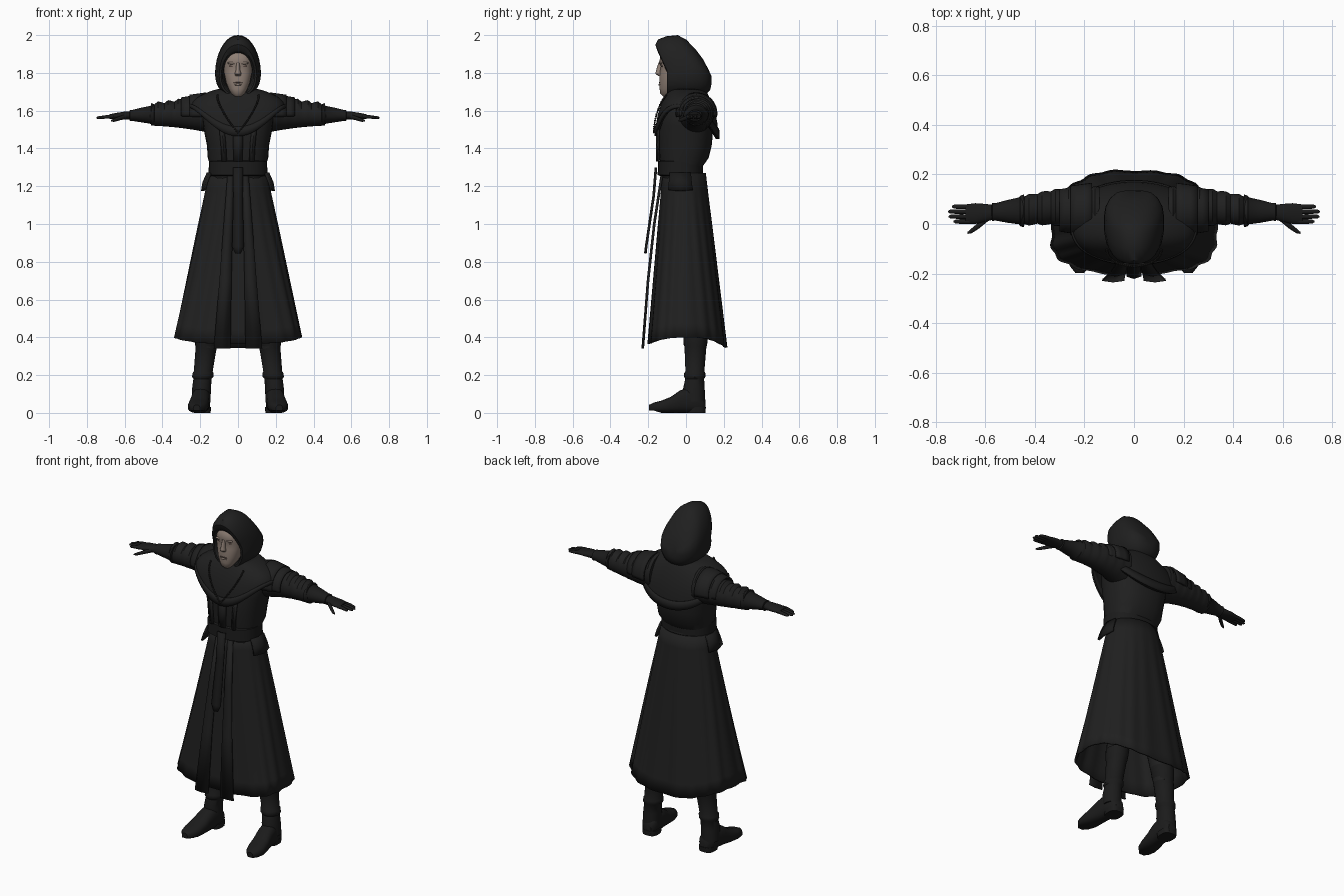
import bpy, bmesh, math
from mathutils import Vector

if "Cube" in bpy.data.objects:
    bpy.data.objects.remove(bpy.data.objects["Cube"], do_unlink=True)


def material(name, r, g, b):
    mat = bpy.data.materials.new(name)
    mat.use_nodes = True
    mat.diffuse_color = (r, g, b, 1)
    mat.node_tree.nodes["Principled BSDF"].inputs["Base Color"].default_value = (r, g, b, 1)
    return mat


cloth = material("black cloth", 0.014, 0.014, 0.014)
leather = material("dark leather", 0.011, 0.011, 0.011)
metal = material("dark metal", 0.02, 0.019, 0.018)
skin = material("skin", 0.27, 0.21, 0.175)
shadow_skin = material("dark skin", 0.09, 0.06, 0.05)


def finish(name, bm, mat, mirror=False, thick=0, subdivide=0):
    """Turn a bmesh into a smooth object with the wanted modifiers."""
    bmesh.ops.recalc_face_normals(bm, faces=bm.faces[:])
    mesh = bpy.data.meshes.new(name)
    bm.to_mesh(mesh)
    bm.free()
    obj = bpy.data.objects.new(name, mesh)
    bpy.context.collection.objects.link(obj)
    mesh.materials.append(mat)
    if mirror:
        obj.modifiers.new("mirror", "MIRROR").use_mirror_merge = False
    if thick:
        solid = obj.modifiers.new("thickness", "SOLIDIFY")
        solid.thickness, solid.offset = thick, 0
    if subdivide:
        obj.modifiers.new("smooth", "SUBSURF").levels = subdivide
        obj.modifiers["smooth"].render_levels = subdivide
    bpy.ops.object.select_all(action="DESELECT")
    obj.select_set(True)
    bpy.context.view_layer.objects.active = obj
    bpy.ops.object.shade_smooth_by_angle(angle=math.radians(40))
    return obj


def loft(name, rings, mat, closed=True, caps=True, **options):
    """Skin a list of point rings."""
    bm = bmesh.new()
    rows = [[bm.verts.new(p) for p in ring] for ring in rings]
    count = len(rows[0])
    for low, high in zip(rows, rows[1:]):
        for i in range(count if closed else count - 1):
            j = (i + 1) % count
            bm.faces.new((low[i], low[j], high[j], high[i]))
    if closed and caps:
        bm.faces.new(rows[0])
        bm.faces.new(rows[-1])
    return finish(name, bm, mat, **options)


def oval(a, b, count=24, power=2.0):
    """Superellipse outline as (u, v) pairs."""
    points = []
    for i in range(count):
        t = math.tau * i / count
        c, s = math.cos(t), math.sin(t)
        points.append((a * math.copysign(abs(c) ** (2 / power), c),
                       b * math.copysign(abs(s) ** (2 / power), s)))
    return points


def ring_z(z, cx, cy, a, b, **kw):
    return [Vector((cx + u, cy + v, z)) for u, v in oval(a, b, **kw)]


def ring_x(x, cy, cz, a, b, **kw):
    return [Vector((x, cy + u, cz + v)) for u, v in oval(a, b, **kw)]


def upright(name, rows, mat, power=2.0, **options):
    return loft(name, [ring_z(*r, power=power) for r in rows], mat, **options)


def sideways(name, rows, mat, **options):
    return loft(name, [ring_x(*r) for r in rows], mat, mirror=True, **options)


def strip(name, rows, mat, **options):
    """Thin hanging panel from rows of (z, y, x start, x end)."""
    rings = [[(x0, y, z), ((x0 + x1) / 2, y - 0.006, z), (x1, y, z)] for z, y, x0, x1 in rows]
    return loft(name, rings, mat, closed=False, thick=0.008, **options)


# Torso and belt
upright("tunic", [(1.22, 0, -0.01, 0.145, 0.11), (1.3, 0, -0.025, 0.145, 0.11),
                  (1.35, 0, -0.01, 0.16, 0.13), (1.42, 0, -0.005, 0.165, 0.142),
                  (1.52, 0, 0, 0.185, 0.145), (1.6, 0, 0.005, 0.195, 0.135),
                  (1.66, 0, 0.01, 0.16, 0.11), (1.71, 0, 0, 0.09, 0.08)], cloth, power=2.4)
upright("belt", [(1.255, 0, -0.03, 0.145, 0.11), (1.26, 0, -0.03, 0.156, 0.12),
                 (1.33, 0, -0.03, 0.154, 0.118), (1.335, 0, -0.03, 0.145, 0.11)], leather, power=2.4)
strip("tunic_placket", [(1.33, -0.148, -0.022, 0.022), (1.42, -0.15, -0.025, 0.025),
                        (1.52, -0.148, -0.025, 0.025)], cloth)
strip("tunic_seam", [(1.33, -0.143, 0.06, 0.085), (1.42, -0.145, 0.065, 0.09),
                     (1.52, -0.142, 0.075, 0.1)], cloth, mirror=True)


# Long skirt, wider at the front corners, with folds growing towards the hem
def skirt_ring(u, count=96):
    ring = []
    for i, (x, y) in enumerate(oval(0.148 + 0.18 * u, 0.11 + 0.095 * u, count, 2.0 + 0.8 * u)):
        t = math.tau * i / count
        s = math.sin(t)
        fold = 1 + 0.014 * min(1, 3 * u) * math.cos(18 * t) + 0.008 * u * math.sin(7 * t + 1)
        hem = 0.4 - (0.055 if s > 0 else 0.035) * s * s
        ring.append((x * fold * (1 - 0.14 * u * s), y * fold + 0.018 * u - 0.01,
                     1.27 + (hem - 1.27) * u))
    return ring


loft("skirt", [skirt_ring(k / 12) for k in range(13)], cloth, caps=False, thick=0.01)
strip("front_panel", [(1.26, -0.125, 0.022, 0.055), (1.0, -0.165, 0.028, 0.075),
                      (0.7, -0.198, 0.035, 0.098), (0.34, -0.226, 0.04, 0.128)], cloth, mirror=True)
strip("belt_tail", [(1.3, -0.156, -0.026, 0.026), (1.15, -0.168, -0.024, 0.024),
                    (0.88, -0.208, -0.03, 0.03), (0.845, -0.212, -0.015, 0.015)], leather)

# Hip flaps hanging from the belt
loft("hip_flap", [[(0.145, -0.085, 1.27), (0.16, -0.03, 1.27), (0.15, 0.025, 1.27)],
                  [(0.165, -0.09, 1.22), (0.182, -0.03, 1.22), (0.17, 0.03, 1.22)],
                  [(0.175, -0.095, 1.18), (0.19, -0.03, 1.175), (0.18, 0.035, 1.18)]],
     leather, closed=False, thick=0.012, mirror=True)

# Belt buckle frame
bm = bmesh.new()
bmesh.ops.create_grid(bm, x_segments=1, y_segments=1, size=0.036)
bmesh.ops.inset_region(bm, faces=bm.faces[:], thickness=0.01)
inner = [f for f in bm.faces if f.calc_center_median().length < 0.001]
bmesh.ops.delete(bm, geom=inner, context="FACES")
buckle = finish("buckle", bm, metal, thick=0.012)
buckle.rotation_euler.x = math.pi / 2
buckle.location = (0, -0.164, 1.297)


# Shoulder mantle with a pointed front and a broad back
def mantle_point(t, s):
    c, v = math.cos(t), math.sin(t)
    edge = 1.615 - (0.165 * v ** 1.2 if v > 0 else 0.15 * (-v) ** 3)
    bulge = math.sin(s * math.pi / 2)
    square = abs(v) ** 0.75 * (1 if v > 0 else -1)
    return Vector(((0.09 + 0.155 * bulge) * c, 0.005 + (0.085 + 0.075 * bulge) * square,
                   1.71 + (edge - 1.71) * s ** 1.3))


def mantle_ring(s, lift=0):
    ring = [mantle_point(math.tau * i / 64, s) for i in range(64)]
    return [p + Vector((p.x, p.y, 0)).normalized() * lift for p in ring]


loft("mantle", [mantle_ring(k / 8) for k in range(9)], cloth, caps=False, thick=0.014)
loft("mantle_border", [mantle_ring(s, 0.009) for s in (0.84, 0.92, 1.0)],
     cloth, caps=False, thick=0.008)

# Bead chain hanging in a V over the mantle
bm = bmesh.new()
for side in (-1, 1):
    for k in range(22):
        f = k / 21
        p = mantle_point(-math.pi / 2 + side * 0.75 * (1 - f), 0.3 + 0.65 * f)
        made = bmesh.ops.create_icosphere(bm, subdivisions=1, radius=0.006)
        bmesh.ops.translate(bm, verts=made["verts"], vec=p + Vector((0, -0.016, 0.004)))
finish("bead_chain", bm, metal)


# Scarf folds around the neck, sagging at the front
def scarf_fold(name, a, b, z, droop, radius):
    rings = []
    for i in range(40):
        t = math.tau * i / 40
        out = Vector((math.cos(t), math.sin(t), 0))
        sag = max(0, -out.y) ** 2
        mid = Vector((a * out.x, b * out.y - 0.015, z - droop * sag))
        rings.append([mid + out * u + Vector((0, 0, v)) for u, v in oval(radius, radius * 1.3, 10)])
    loft(name, rings + rings[:1], cloth, caps=False)


for k in range(4):
    scarf_fold(f"scarf_fold_{k + 1}", 0.075 + 0.011 * k, 0.075 + 0.012 * k,
               1.695 - 0.008 * k, 0.012 + 0.03 * k, 0.021)


# Hood, opening at the front and leaning forward at the top
def hood_ring(y, cz, a, b):
    ring = []
    for u, v in oval(a, b, 32, 2.2):
        ring.append((u * (1 - 1.1 * v), y - 0.45 * max(0, v), cz + v))
    return ring


loft("hood", [hood_ring(*r) for r in (
    (-0.03, 1.8, 0.07, 0.1), (-0.09, 1.8, 0.08, 0.108), (-0.1, 1.802, 0.088, 0.118),
    (-0.1, 1.812, 0.098, 0.138), (-0.08, 1.825, 0.109, 0.152), (-0.03, 1.832, 0.118, 0.162),
    (0.03, 1.835, 0.119, 0.165), (0.07, 1.825, 0.113, 0.15), (0.105, 1.805, 0.095, 0.118),
    (0.128, 1.79, 0.068, 0.08), (0.136, 1.78, 0.03, 0.035))], cloth)

# Face
upright("head", [(1.675, 0, -0.09, 0.02, 0.03), (1.69, 0, -0.09, 0.036, 0.046),
                 (1.715, 0, -0.085, 0.05, 0.055), (1.75, 0, -0.078, 0.064, 0.063),
                 (1.8, 0, -0.07, 0.074, 0.07), (1.835, 0, -0.068, 0.075, 0.066),
                 (1.855, 0, -0.068, 0.076, 0.075), (1.89, 0, -0.06, 0.074, 0.074),
                 (1.92, 0, -0.05, 0.06, 0.06)], skin, power=2.3)
upright("nose", [(1.855, 0, -0.135, 0.008, 0.01), (1.815, 0, -0.138, 0.011, 0.02),
                 (1.795, 0, -0.138, 0.018, 0.024), (1.783, 0, -0.134, 0.014, 0.012)], skin)


def oval_lump(name, location, scale, mat, mirror=False):
    bm = bmesh.new()
    bmesh.ops.create_uvsphere(bm, u_segments=12, v_segments=8, radius=1)
    for v in bm.verts:
        v.co = Vector(location) + v.co * Vector(scale)
    finish(name, bm, mat, mirror=mirror)


oval_lump("eye", (0.031, -0.127, 1.835), (0.016, 0.004, 0.006), shadow_skin, True)
oval_lump("brow", (0.032, -0.132, 1.852), (0.025, 0.01, 0.007), skin, True)
oval_lump("lower_lip", (0, -0.138, 1.738), (0.02, 0.008, 0.006), skin)
oval_lump("mouth", (0, -0.139, 1.748), (0.025, 0.005, 0.003), shadow_skin)

# Sleeves with soft wrinkles, bracers, gloves
sleeve = []
for k in range(19):
    f = k / 18
    wrinkle = 0.004 * math.sin(k * 2.1)
    size = 0.105 - 0.075 * f + 0.028 * f * f + wrinkle
    sleeve.append((0.14 + 0.32 * f, 0.045 + 0.03 * math.sin(f * 2.6) * (1 - f / 2),
                   1.588 - 0.008 * f + wrinkle, size, size * 1.02))
sideways("sleeve", sleeve, cloth)
sideways("bracer", [(0.44, 0.053, 1.579, 0.05, 0.045), (0.445, 0.053, 1.579, 0.066, 0.056),
                    (0.458, 0.053, 1.578, 0.062, 0.053), (0.465, 0.053, 1.578, 0.054, 0.047),
                    (0.51, 0.051, 1.577, 0.046, 0.039), (0.56, 0.049, 1.575, 0.035, 0.029),
                    (0.572, 0.049, 1.574, 0.037, 0.03), (0.575, 0.049, 1.574, 0.028, 0.022)], leather)
sideways("glove", [(0.56, 0.048, 1.575, 0.028, 0.023), (0.6, 0.045, 1.574, 0.036, 0.021),
                   (0.64, 0.042, 1.572, 0.042, 0.017), (0.68, 0.04, 1.569, 0.039, 0.012)], leather)
for k, reach in enumerate((0.728, 0.748, 0.75, 0.735)):
    y = 0.01 + 0.02 * k
    sideways(f"finger_{k + 1}", [(0.66, y, 1.57, 0.009, 0.01), (0.7, y, 1.567, 0.0095, 0.009),
                                 (reach - 0.008, y, 1.563, 0.008, 0.007),
                                 (reach, y, 1.562, 0.003, 0.003)], leather)
sideways("thumb", [(0.59, 0.025, 1.57, 0.014, 0.013), (0.625, -0.005, 1.56, 0.013, 0.011),
                   (0.655, -0.027, 1.55, 0.01, 0.009), (0.672, -0.036, 1.546, 0.004, 0.004)], leather)

# Layered shoulder flaps over the sleeves
for name, start, end, radius in (("shoulder_flap", 0.17, 0.255, 0.107), ("outer_flap", 0.225, 0.3, 0.093)):
    rows = []
    for k in range(4):
        x, r = start + (end - start) * k / 3, radius - 0.004 * k
        rows.append([(x, 0.055 + r * math.cos(t), 1.585 + r * math.sin(t))
                     for t in (math.radians(a) for a in range(-10, 200, 10))])
    loft(name, rows, cloth, closed=False, thick=0.009, mirror=True)

# Legs and boots
upright("leg", [(0.95, 0.085, 0.01, 0.075, 0.08), (0.6, 0.13, 0.035, 0.068, 0.07),
                (0.33, 0.17, 0.05, 0.055, 0.056)], cloth, mirror=True)
upright("boot_shaft", [(0.42, 0.16, 0.05, 0.064, 0.066), (0.36, 0.167, 0.05, 0.06, 0.062),
                       (0.35, 0.168, 0.05, 0.056, 0.058), (0.22, 0.184, 0.047, 0.05, 0.05),
                       (0.21, 0.185, 0.046, 0.056, 0.056), (0.19, 0.187, 0.046, 0.056, 0.056),
                       (0.18, 0.188, 0.046, 0.048, 0.05), (0.13, 0.193, 0.042, 0.05, 0.057),
                       (0.06, 0.196, 0.045, 0.05, 0.056)], leather, mirror=True)
foot = []
for y, cx, half, height in ((0.102, 0.188, 0.025, 0.07), (0.085, 0.19, 0.042, 0.095),
                            (0.03, 0.194, 0.048, 0.14), (-0.03, 0.2, 0.049, 0.12),
                            (-0.08, 0.207, 0.053, 0.085), (-0.13, 0.213, 0.053, 0.065),
                            (-0.17, 0.217, 0.042, 0.055), (-0.197, 0.219, 0.018, 0.042)):
    low = 0.012 if y < -0.15 else 0
    foot.append([(cx + u, y, max(low, height / 2 + v)) for u, v in oval(half, height / 2, 20, 2.6)])
loft("boot_foot", foot, leather, mirror=True)
upright("boot_heel", [(0, 0.189, 0.055, 0.044, 0.048), (0.03, 0.189, 0.055, 0.046, 0.05)],
        leather, power=3, mirror=True)
